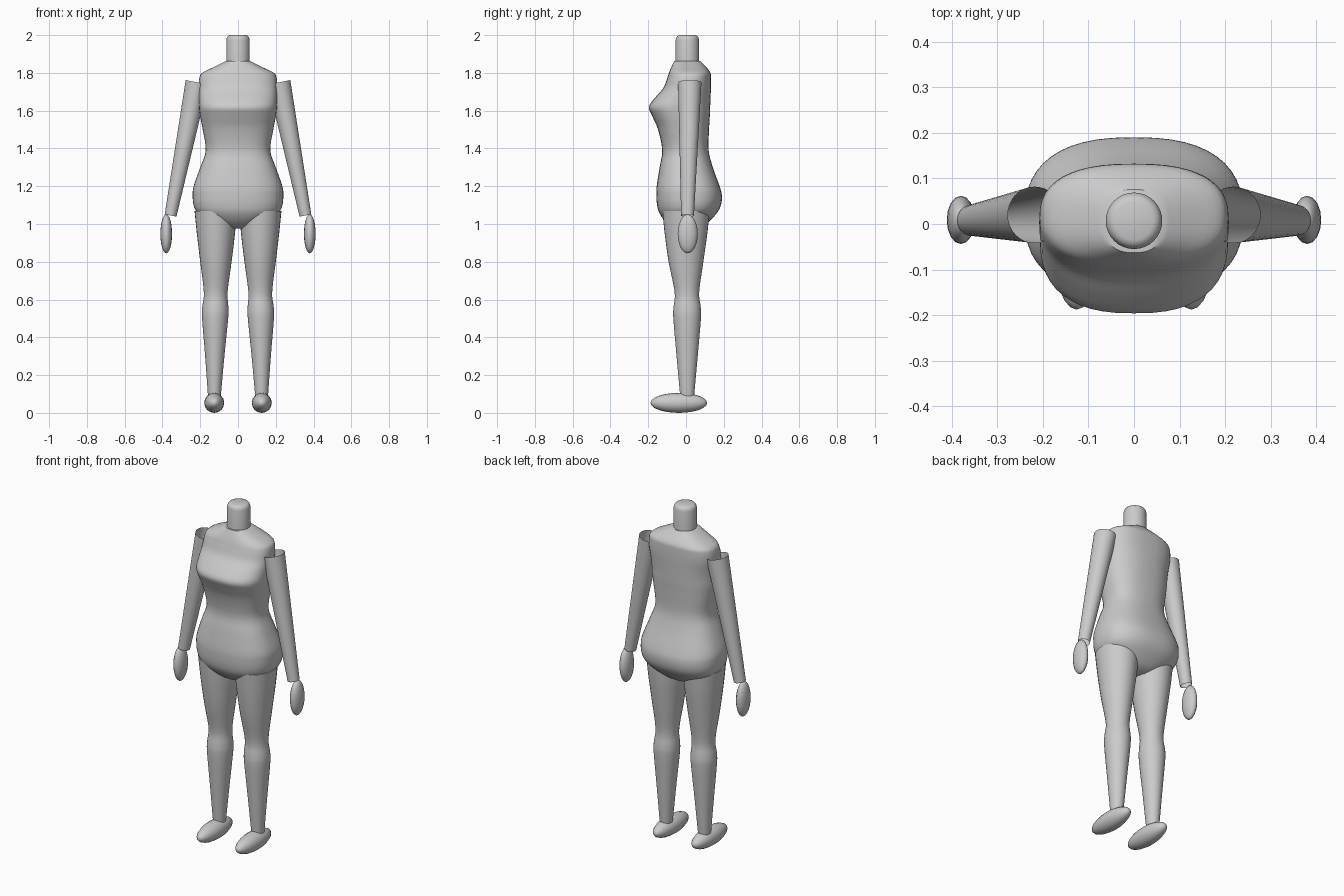
import bpy, bmesh, math

if "Cube" in bpy.data.objects:
    bpy.data.objects.remove(bpy.data.objects["Cube"])


def spline(rows, steps):
    # Catmull-Rom interpolation of cross-section rows
    out = []
    for i in range(len(rows) - 1):
        p0, p1 = rows[max(i - 1, 0)], rows[i]
        p2, p3 = rows[i + 1], rows[min(i + 2, len(rows) - 1)]
        for s in range(steps):
            t = s / steps
            out.append([0.5 * (2 * b + (c - a) * t + (2 * a - 5 * b + 4 * c - d) * t * t
                               + (3 * b - a - 3 * c + d) * t ** 3)
                        for a, b, c, d in zip(p0, p1, p2, p3)])
    out.append(list(rows[-1]))
    return out


def finish(name, bm, angle=40):
    bmesh.ops.recalc_face_normals(bm, faces=bm.faces)
    mesh = bpy.data.meshes.new(name)
    bm.to_mesh(mesh)
    bm.free()
    ob = bpy.data.objects.new(name, mesh)
    bpy.context.collection.objects.link(ob)
    bpy.ops.object.select_all(action='DESELECT')
    ob.select_set(True)
    bpy.context.view_layer.objects.active = ob
    bpy.ops.object.shade_smooth_by_angle(angle=math.radians(angle))
    return ob


def loft(name, rows, n=32, power=2.0, caps=True):
    # rows: z, centre x, centre y, radius x, radius y (superellipse rings)
    bm = bmesh.new()
    rings = []
    for z, cx, cy, rx, ry in rows:
        ring = []
        for k in range(n):
            a = 2 * math.pi * k / n
            c, s = math.cos(a), math.sin(a)
            ring.append(bm.verts.new((
                cx + rx * math.copysign(abs(c) ** (2 / power), c),
                cy + ry * math.copysign(abs(s) ** (2 / power), s), z)))
        rings.append(ring)
    for r0, r1 in zip(rings, rings[1:]):
        for k in range(n):
            m = (k + 1) % n
            bm.faces.new((r0[k], r0[m], r1[m], r1[k]))
    if caps:
        bm.faces.new(rings[0])
        bm.faces.new(rings[-1])
    return finish(name, bm)


def ellipsoid(name, centre, radii, axis='Z', u=16, v=12):
    bm = bmesh.new()
    bmesh.ops.create_uvsphere(bm, u_segments=u, v_segments=v, radius=1)
    for p in bm.verts:
        co = p.co.copy()
        if axis == 'Y':
            co.y, co.z = co.z, co.y
        p.co = [c + r * q for c, r, q in zip(centre, radii, co)]
    return finish(name, bm, 60)


# torso: z, half width, front y, back y
torso = [
    (0.975, 0.05, -0.045, 0.06), (0.99, 0.10, -0.08, 0.095),
    (1.02, 0.16, -0.115, 0.13), (1.06, 0.215, -0.142, 0.165),
    (1.10, 0.235, -0.153, 0.185), (1.15, 0.24, -0.157, 0.19),
    (1.20, 0.235, -0.155, 0.178), (1.30, 0.20, -0.14, 0.142),
    (1.39, 0.171, -0.126, 0.12), (1.50, 0.187, -0.148, 0.122),
    (1.57, 0.20, -0.178, 0.126), (1.62, 0.206, -0.196, 0.128),
    (1.67, 0.207, -0.163, 0.13), (1.72, 0.208, -0.12, 0.132),
    (1.77, 0.205, -0.10, 0.132), (1.80, 0.19, -0.09, 0.129),
    (1.83, 0.13, -0.078, 0.108), (1.862, 0.066, -0.063, 0.076)]
loft("torso", [(z, 0, (f + b) / 2, w, (b - f) / 2)
               for z, w, f, b in spline(torso, 4)], n=48, power=2.5)

# neck with rounded top
neck = [(1.80, 0.062), (1.975, 0.062), (1.988, 0.0585), (1.996, 0.052), (2.0, 0.042)]
loft("neck", [(z, 0, 0.007, r, r) for z, r in neck])

# leg: z, centre x, centre y, radius x, radius y
leg = [
    (0.09, 0.125, 0.006, 0.034, 0.037), (0.30, 0.123, 0.006, 0.051, 0.056),
    (0.50, 0.121, 0.006, 0.069, 0.073), (0.56, 0.120, 0.006, 0.069, 0.072),
    (0.64, 0.118, 0.005, 0.063, 0.065), (0.80, 0.117, 0.0, 0.083, 0.092),
    (0.95, 0.117, 0.0, 0.101, 0.113), (1.07, 0.118, 0.0, 0.112, 0.125)]

for side, sx in (("left", 1), ("right", -1)):
    loft(side + "_leg", [(z, sx * x, y, rx, ry) for z, x, y, rx, ry in spline(leg, 4)])
    ellipsoid(side + "_foot", (sx * 0.126, -0.038, 0.053), (0.053, 0.15, 0.053), 'Y')
    # open tapered sleeve-like arm, ends cut square to its slanted axis
    arm = loft(side + "_arm", [(1.045, sx * 0.357, 0.008, 0.031, 0.034),
                               (1.75, sx * 0.218, 0.02, 0.059, 0.062)], caps=False)
    for v in arm.data.vertices:
        cx = 0.357 if v.co.z < 1.4 else 0.218
        v.co.z += 0.2 * (abs(v.co.x) - cx)
    ellipsoid(side + "_hand", (sx * 0.38, 0.009, 0.948), (0.031, 0.053, 0.103))
